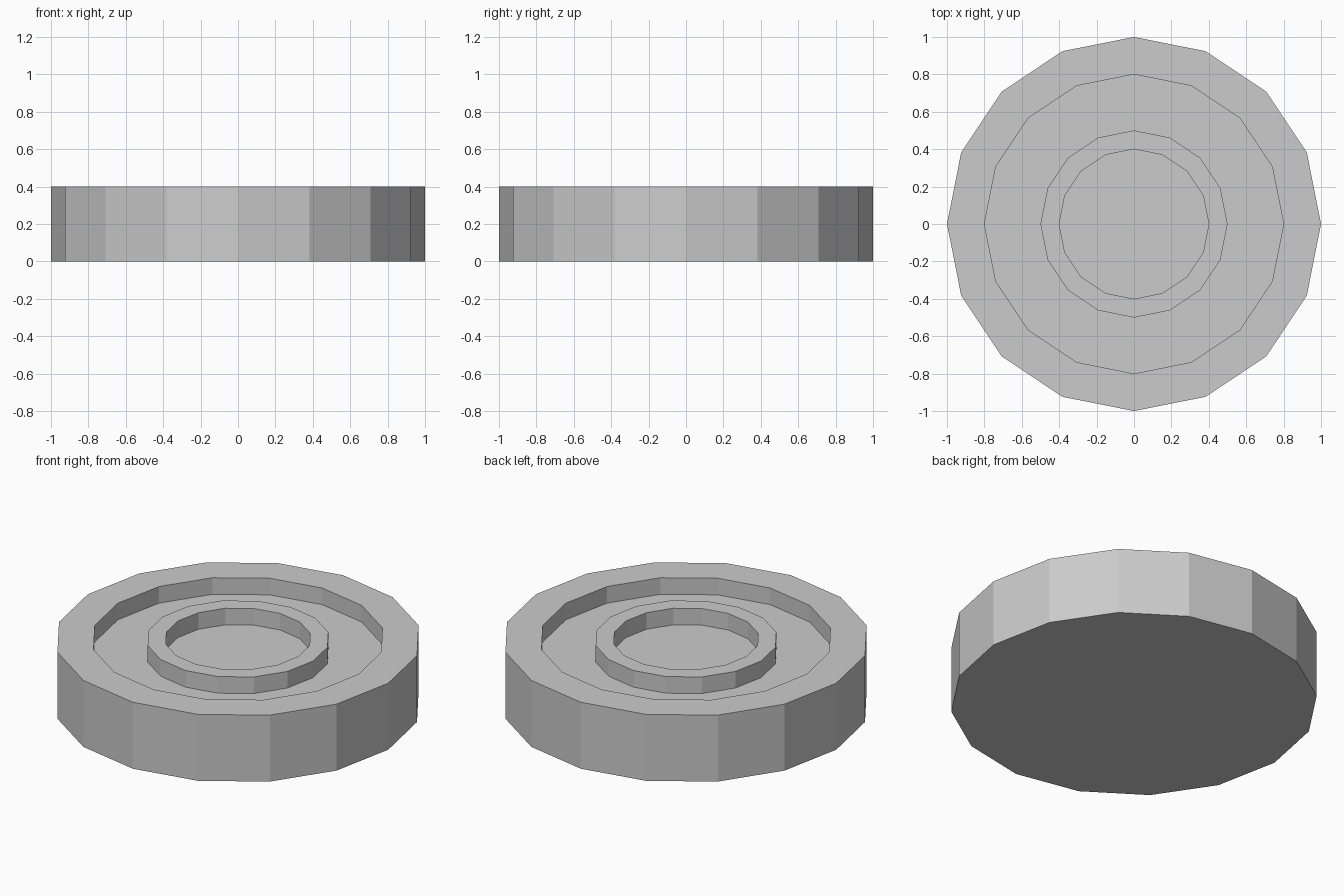
import bpy, bmesh, math

if "Cube" in bpy.data.objects:
    bpy.data.objects.remove(bpy.data.objects["Cube"])

SIDES = 16
# (radius, height) profile from the underside rim to the central floor
PROFILE = [(1.0, 0.0), (1.0, 0.4), (0.8, 0.4), (0.8, 0.3),
           (0.5, 0.3), (0.5, 0.4), (0.4, 0.4), (0.4, 0.3)]

bm = bmesh.new()


def ring(radius, z):
    return [bm.verts.new((radius * math.cos(2 * math.pi * i / SIDES),
                          radius * math.sin(2 * math.pi * i / SIDES), z))
            for i in range(SIDES)]


rings = [ring(r, z) for r, z in PROFILE]

# Walls, rims and groove floor
for a, b in zip(rings, rings[1:]):
    for i in range(SIDES):
        j = (i + 1) % SIDES
        bm.faces.new((a[i], a[j], b[j], b[i]))

# Underside and central floor
bm.faces.new(rings[0][::-1])
bm.faces.new(rings[-1])

mesh = bpy.data.meshes.new("grooved_disc")
bm.to_mesh(mesh)
bm.free()
disc = bpy.data.objects.new("grooved_disc", mesh)
bpy.context.collection.objects.link(disc)
